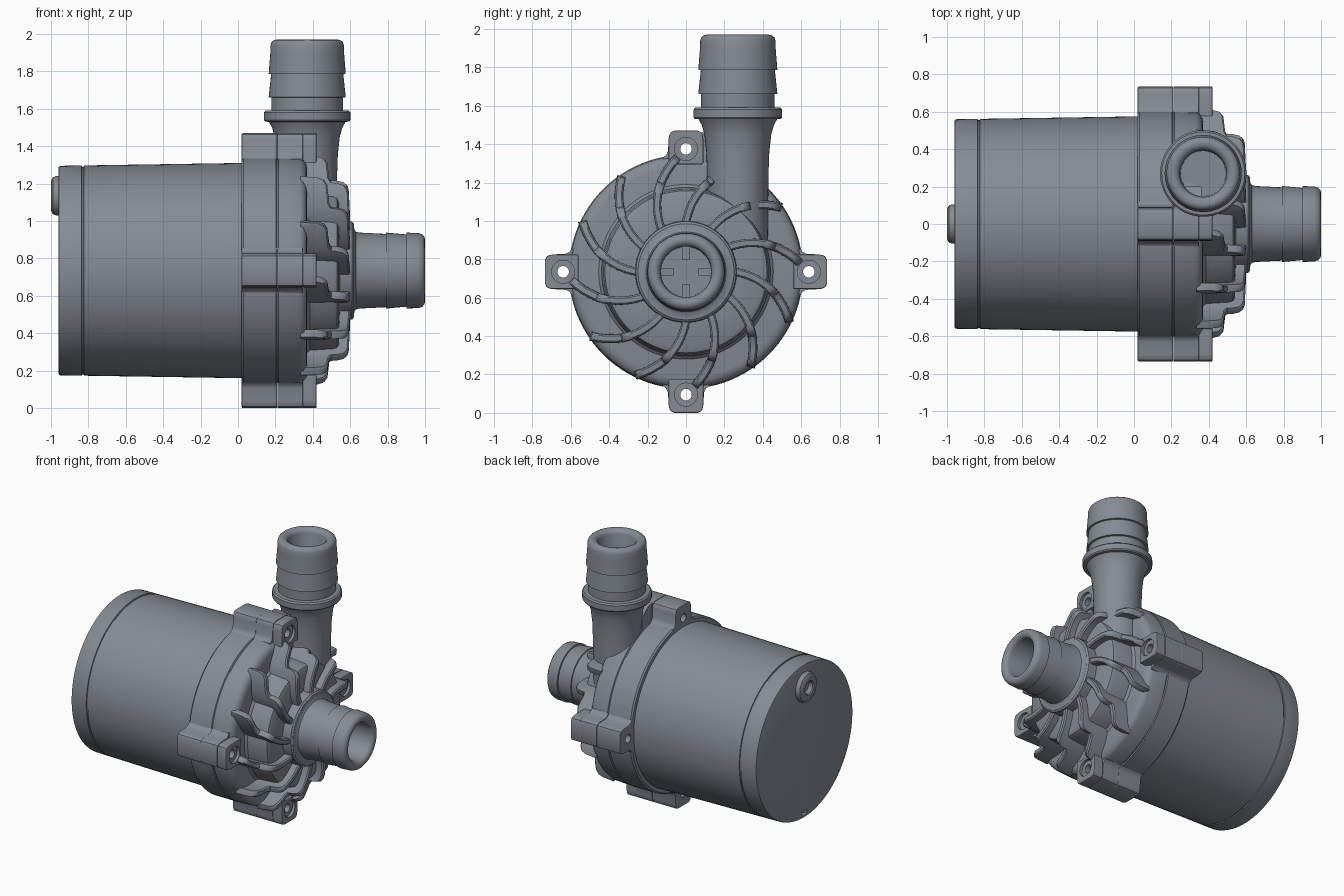
import bpy, bmesh, math
from math import sin, cos, radians, pi

if "Cube" in bpy.data.objects:
    bpy.data.objects.remove(bpy.data.objects["Cube"])

CZ = 0.735  # height of the pump axis
GREY = bpy.data.materials.new('dark_grey')
GREY.diffuse_color = (0.235, 0.26, 0.295, 1)
GREY.use_nodes = True
GREY.node_tree.nodes["Principled BSDF"].inputs["Base Color"].default_value = GREY.diffuse_color


def finish(name, bm, angle=35):
    bmesh.ops.remove_doubles(bm, verts=bm.verts, dist=1e-5)
    bmesh.ops.recalc_face_normals(bm, faces=bm.faces)
    me = bpy.data.meshes.new(name)
    bm.to_mesh(me)
    bm.free()
    me.materials.append(GREY)
    ob = bpy.data.objects.new(name, me)
    bpy.context.collection.objects.link(ob)
    smooth(ob, angle)
    return ob


def smooth(ob, angle=35):
    bpy.ops.object.select_all(action='DESELECT')
    bpy.context.view_layer.objects.active = ob
    ob.select_set(True)
    bpy.ops.object.shade_smooth_by_angle(angle=radians(angle))


def lathe(name, profile, centre, axis='x', n=72):
    """Spin (position along axis, radius) points around the axis."""
    bm = bmesh.new()
    rings = []
    for a, r in profile:
        ring = []
        for i in range(n):
            t = 2 * pi * i / n
            p = (a, r * cos(t), r * sin(t)) if axis == 'x' else (r * cos(t), r * sin(t), a)
            ring.append(bm.verts.new([p[k] + centre[k] for k in range(3)]))
        rings.append(ring)
    for r0, r1 in zip(rings, rings[1:]):
        for i in range(n):
            j = (i + 1) % n
            bm.faces.new((r0[i], r0[j], r1[j], r1[i]))
    return finish(name, bm)


def prism(bm, outline, x0, x1):
    """Extrude a (y, z) outline from x0 to x1."""
    a = [bm.verts.new((x0, y, z)) for y, z in outline]
    b = [bm.verts.new((x1, y, z)) for y, z in outline]
    bm.faces.new(a)
    bm.faces.new(b[::-1])
    for i in range(len(a)):
        j = (i + 1) % len(a)
        bm.faces.new((a[i], a[j], b[j], b[i]))


def apply_mod(ob, kind, **settings):
    m = ob.modifiers.new(kind.lower(), kind)
    for k, v in settings.items():
        setattr(m, k, v)
    bpy.context.view_layer.objects.active = ob
    bpy.ops.object.modifier_apply(modifier=m.name)


def cut(ob, cutter):
    apply_mod(ob, 'BOOLEAN', operation='DIFFERENCE', solver='EXACT', object=cutter)
    bpy.data.objects.remove(cutter)


# Motor can with cap seam and a small slot in the cap
motor = lathe('motor_housing', [
    (-0.96, 0), (-0.96, 0.55), (-0.957, 0.557), (-0.95, 0.56), (-0.836, 0.562),
    (-0.834, 0.555), (-0.826, 0.555), (-0.824, 0.562), (0.0, 0.575), (0.05, 0.575),
    (0.05, 0)], (0, 0, CZ), n=96)
bm = bmesh.new()
prism(bm, [(-0.03, 0.195), (0.03, 0.195), (0.03, 0.225), (-0.03, 0.225)], -1.0, -0.93)
cut(motor, finish('slot_cutter', bm))
smooth(motor)

# Cable outlet boss on the back cap
lathe('cable_boss', [(-0.95, 0.105), (-0.975, 0.105), (-0.99, 0.098), (-1.0, 0.08),
                     (-1.0, 0.052), (-0.993, 0.045), (-0.961, 0.045), (-0.961, 0)],
      (0, 0, 1.135), n=40)

# Clamping flange with joint line
lathe('flange_ring', [
    (0.02, 0), (0.02, 0.6), (0.03, 0.61), (0.203, 0.61), (0.207, 0.602), (0.213, 0.602),
    (0.217, 0.61), (0.33, 0.605), (0.35, 0.597), (0.365, 0.575), (0.37, 0.55),
    (0.37, 0)], (0, 0, CZ), n=96)

# Stepped volute cover, hub and barbed inlet with bore
lathe('cover_and_inlet', [
    (0.34, 0.0), (0.34, 0.46), (0.37, 0.455), (0.385, 0.44), (0.51, 0.43), (0.53, 0.422),
    (0.54, 0.40), (0.545, 0.265), (0.61, 0.262), (0.62, 0.25), (0.622, 0.22),
    (0.63, 0.208), (0.65, 0.203), (0.79, 0.196), (0.792, 0.203), (0.90, 0.193),
    (0.902, 0.203), (0.965, 0.20), (0.985, 0.194), (0.997, 0.18), (1.0, 0.165),
    (0.996, 0.15), (0.985, 0.138), (0.97, 0.133), (0.60, 0.13), (0.60, 0)], (0, 0, CZ))

# Cross fins inside the inlet
bm = bmesh.new()
for k in range(4):
    c, s = cos(k * pi / 2), sin(k * pi / 2)
    prism(bm, [(u * c - v * s, CZ + u * s + v * c) for u, v in
               [(0.065, -0.02), (0.138, -0.02), (0.138, 0.02), (0.065, 0.02)]], 0.59, 0.82)
finish('inlet_fins', bm)

# Curved stepped ribs over the cover
TOP = [(0.23, 0.60), (0.27, 0.60), (0.31, 0.598), (0.35, 0.596), (0.39, 0.594), (0.43, 0.592),
       (0.455, 0.585), (0.47, 0.57), (0.478, 0.54), (0.482, 0.50), (0.50, 0.488),
       (0.54, 0.482), (0.57, 0.478), (0.588, 0.462), (0.596, 0.43), (0.60, 0.345)]


def rib_point(r, k):
    t = (r - 0.28) / 0.31
    a = radians(29 - 14 * t - 10 * t * t + 30 * k)
    return r * cos(a), r * sin(a)


bm = bmesh.new()
for k in range(12):
    sections = []
    for r, top in TOP:
        if k == 2 and r > 0.5:  # this rib stops at the outlet
            break
        y, z = rib_point(r, k)
        y0, z0 = rib_point(r - 0.002, k)
        y1, z1 = rib_point(r + 0.002, k)
        d = math.hypot(y1 - y0, z1 - z0)
        ny, nz = -(z1 - z0) / d, (y1 - y0) / d
        sections.append([bm.verts.new((x, y + ny * w, CZ + z + nz * w)) for x, w in
                         [(0.335, -0.024), (top - 0.008, -0.021), (top, -0.013),
                          (top, 0.013), (top - 0.008, 0.021), (0.335, 0.024)]])
    for s0, s1 in zip(sections, sections[1:]):
        for i in range(6):
            j = (i + 1) % 6
            bm.faces.new((s0[i], s0[j], s1[j], s1[i]))
    bm.faces.new(sections[0])
    bm.faces.new(sections[-1][::-1])
finish('cover_ribs', bm, 40)

# Four screw ears, each split in two halves and drilled with a counterbore
TIP = [(0.09, 0.56), (0.09, 0.695), (0.087, 0.712), (0.079, 0.727), (0.06, 0.735)]
BASE = [(0.12, 0.55), (0.12, 0.596), (0.104, 0.607), (0.094, 0.628)] + TIP[1:]


def turned(half, k):
    c, s = cos(k * pi / 2), sin(k * pi / 2)
    return [(w * c - r * s, CZ + w * s + r * c)
            for w, r in half + [(-w, r) for w, r in reversed(half)]]


for k in range(4):
    a = pi / 2 + k * pi / 2
    for part, half, x0, x1 in [('rear', BASE, 0.02, 0.2095), ('middle', BASE, 0.2105, 0.345),
                               ('front', TIP, 0.345, 0.42)]:
        bm = bmesh.new()
        prism(bm, turned(half, k), x0, x1)
        ear = finish(f'screw_ear_{part}_{k + 1}', bm)
        if part != 'middle':
            apply_mod(ear, 'BEVEL', width=0.006, segments=2, limit_method='ANGLE',
                      angle_limit=radians(60))
        cut(ear, lathe('screw_cutter', [(-0.05, 0), (-0.05, 0.03), (0.4, 0.03), (0.4, 0.06),
                                        (0.5, 0.06), (0.5, 0)],
                       (0, 0.64 * cos(a), CZ + 0.64 * sin(a)), n=32))
        smooth(ear)

# Vertical outlet: neck, collar, barbed spout and bore
lathe('outlet_spout', [
    (0.85, 0), (0.85, 0.155), (1.25, 0.16), (1.36, 0.164), (1.45, 0.174), (1.50, 0.188),
    (1.53, 0.205), (1.532, 0.225), (1.54, 0.231), (1.58, 0.231), (1.59, 0.222),
    (1.592, 0.192), (1.66, 0.192), (1.662, 0.206), (1.785, 0.193), (1.787, 0.206),
    (1.90, 0.197), (1.94, 0.196), (1.957, 0.19), (1.967, 0.178), (1.97, 0.163),
    (1.966, 0.145), (1.955, 0.132), (1.94, 0.125), (1.30, 0.12), (1.30, 0)],
    (0.37, 0.27, 0), axis='z')

# Web joining the top ear to the outlet
bm = bmesh.new()
prism(bm, [(0.05, 1.25), (0.2, 1.25), (0.2, 1.40), (0.15, 1.44), (0.12, 1.46), (0.05, 1.462)],
      0.215, 0.36)
finish('outlet_web', bm)
